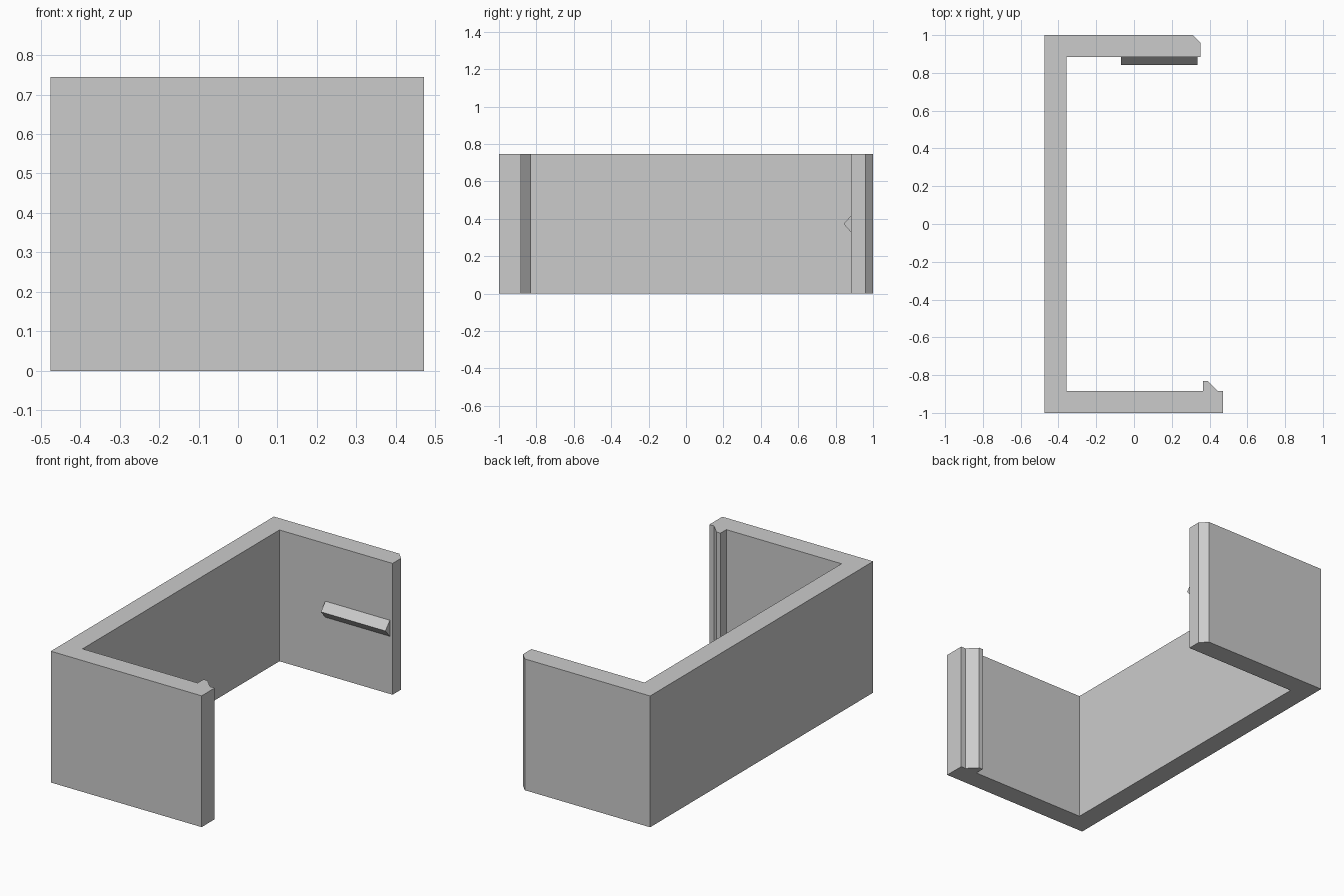
import bpy
import bmesh
from mathutils import Vector

HEIGHT = 0.745

cube = bpy.data.objects.get("Cube")
if cube:
    bpy.data.objects.remove(cube, do_unlink=True)

GREY = (0.6, 0.6, 0.6, 1)
mat = bpy.data.materials.new("plain grey")
mat.use_nodes = True
mat.diffuse_color = GREY
mat.node_tree.nodes["Principled BSDF"].inputs["Base Color"].default_value = GREY


def extrude_profile(name, points, direction):
    """Solid made by sweeping a closed outline of 3D points along a direction."""
    bm = bmesh.new()
    face = bm.faces.new([bm.verts.new(p) for p in points])
    result = bmesh.ops.extrude_face_region(bm, geom=[face])
    moved = [v for v in result["geom"] if isinstance(v, bmesh.types.BMVert)]
    bmesh.ops.translate(bm, vec=Vector(direction), verts=moved)
    bmesh.ops.recalc_face_normals(bm, faces=bm.faces)
    mesh = bpy.data.meshes.new(name)
    bm.to_mesh(mesh)
    bm.free()
    mesh.materials.append(mat)
    obj = bpy.data.objects.new(name, mesh)
    bpy.context.collection.objects.link(obj)
    return obj


# C-shaped bracket: hooked front arm, back wall, chamfered rear arm
outline = [
    (-0.475, -1), (0.472, -1), (0.472, -0.883), (0.442, -0.883),
    (0.39, -0.83), (0.365, -0.83), (0.365, -0.883), (-0.358, -0.883),
    (-0.358, 0.883), (0.352, 0.883), (0.352, 0.96), (0.312, 1), (-0.475, 1),
]
extrude_profile("clip_body", [(x, y, 0) for x, y in outline], (0, 0, HEIGHT))

# Small triangular rib on the inside of the rear arm
rib = [(0.883, 0.418), (0.843, HEIGHT / 2), (0.883, 0.327)]
extrude_profile("grip_rib", [(-0.07, y, z) for y, z in rib], (0.405, 0, 0))
